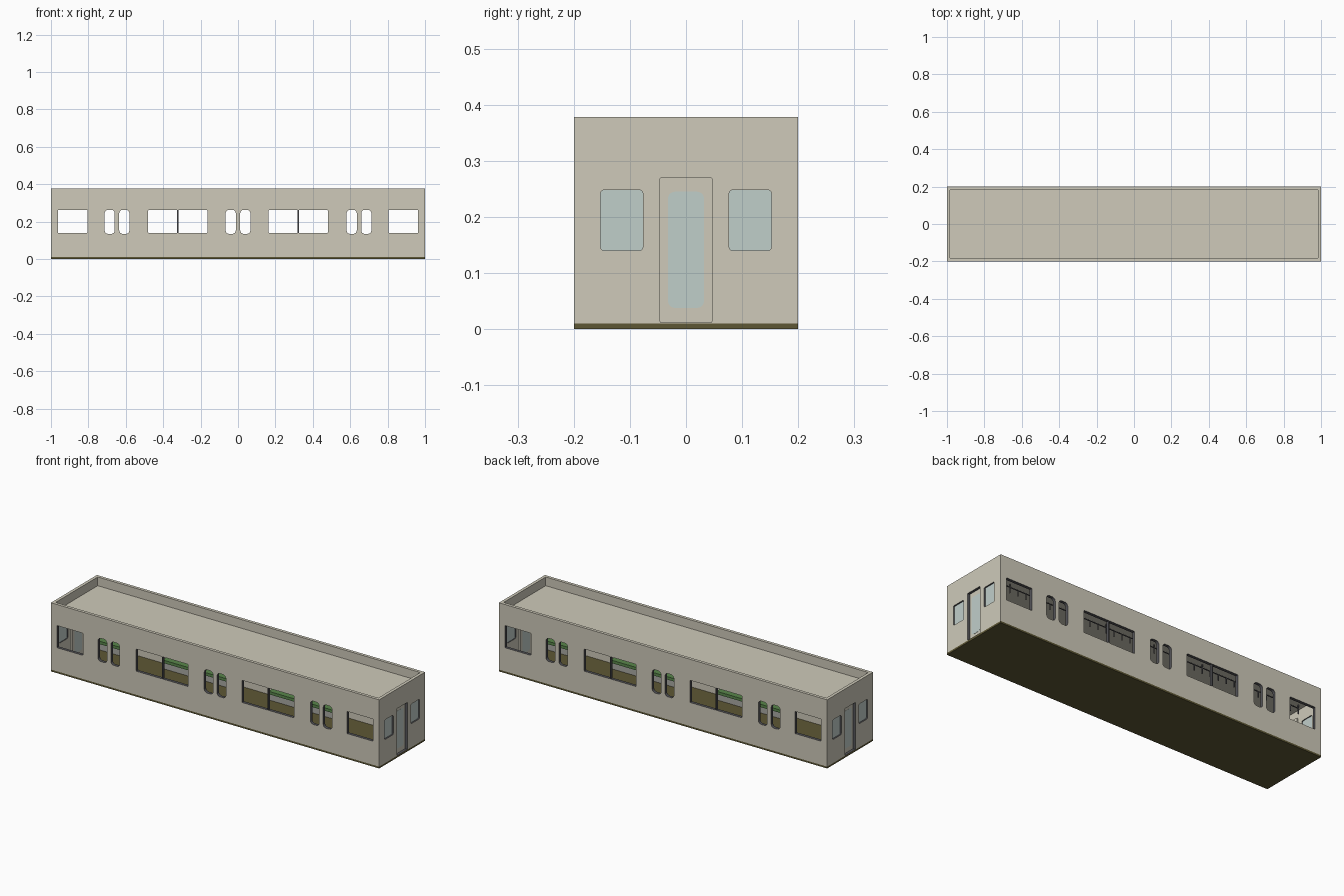
import bpy, bmesh, math
from mathutils import Vector

cube = bpy.data.objects.get("Cube")
if cube:
    bpy.data.objects.remove(cube, do_unlink=True)


def material(name, rgb):
    m = bpy.data.materials.new(name)
    m.use_nodes = True
    m.diffuse_color = (*rgb, 1)
    m.node_tree.nodes["Principled BSDF"].inputs["Base Color"].default_value = (*rgb, 1)
    return m


BEIGE = material("beige paint", (0.62, 0.59, 0.49))
OLIVE = material("olive floor", (0.11, 0.095, 0.035))
GLASS = material("pale glass", (0.53, 0.62, 0.59))
FRAME = material("dark grey frame", (0.09, 0.09, 0.10))
GREEN = material("green fabric", (0.10, 0.24, 0.07))
GREY = material("light grey metal", (0.40, 0.40, 0.37))

L, W, H = 1.0, 0.2, 0.378      # half length, half width, height
T = 0.017                      # wall thickness
FLOOR = 0.01


def finish(name, bm, mat):
    bmesh.ops.recalc_face_normals(bm, faces=bm.faces)
    me = bpy.data.meshes.new(name)
    bm.to_mesh(me)
    bm.free()
    me.materials.append(mat)
    ob = bpy.data.objects.new(name, me)
    bpy.context.scene.collection.objects.link(ob)
    return ob


def add_box(bm, x, y, z):
    """Box from (low, high) ranges."""
    verts = bmesh.ops.create_cube(bm, size=1)["verts"]
    for v in verts:
        v.co = Vector([(r[0] + r[1]) / 2 + c * (r[1] - r[0]) for c, r in zip(v.co, (x, y, z))])


def box(name, x, y, z, mat):
    bm = bmesh.new()
    add_box(bm, x, y, z)
    return finish(name, bm, mat)


def add_rounded(bm, axis, u, z, depth, r):
    """Rounded upright panel spanning u and z, extruded along axis."""
    pts = []
    corners = [(u[1] - r, z[1] - r), (u[0] + r, z[1] - r), (u[0] + r, z[0] + r), (u[1] - r, z[0] + r)]
    for q, (cu, cz) in enumerate(corners):
        for k in range(6):
            a = math.pi / 2 * (q + k / 5)
            pts.append((cu + r * math.cos(a), cz + r * math.sin(a)))
    place = (lambda d, p: (d, p[0], p[1])) if axis == "x" else (lambda d, p: (p[0], d, p[1]))
    face = bm.faces.new([bm.verts.new(place(depth[0], p)) for p in pts])
    out = bmesh.ops.extrude_face_region(bm, geom=[face])["geom"]
    shift = place(depth[1] - depth[0], (0, 0))
    bmesh.ops.translate(bm, vec=shift, verts=[e for e in out if isinstance(e, bmesh.types.BMVert)])


def cut(target, cutter):
    mod = target.modifiers.new("cut", "BOOLEAN")
    mod.operation = "DIFFERENCE"
    mod.solver = "EXACT"
    mod.object = cutter
    bpy.context.view_layer.objects.active = target
    bpy.ops.object.modifier_apply(modifier=mod.name)
    bpy.data.objects.remove(cutter, do_unlink=True)


# Floor slab and body shell with hollow cabin and recessed roof
box("floor", (-L, L), (-W, W), (0, FLOOR), OLIVE)
body = box("body_shell", (-L, L), (-W, W), (FLOOR, H), BEIGE)
inner_x, inner_y = (T - L, L - T), (T - W, W - T)
cut(body, box("cabin_cutter", inner_x, inner_y, (-0.1, 0.318), BEIGE))
cut(body, box("roof_cutter", inner_x, inner_y, (0.33, 0.5), BEIGE))

# Side openings: paired door windows, wide windows and end windows
DOORS = (-0.647, 0, 0.647)
bm = bmesh.new()
through = (-0.3, 0.3)
for c in DOORS:
    for s in (-1, 1):
        m = c + s * 0.039
        add_rounded(bm, "y", (m - 0.027, m + 0.027), (0.135, 0.263), through, 0.018)
for s in (-1, 1):
    for mid, half in ((0.322, 0.158), (0.884, 0.079)):
        add_rounded(bm, "y", (s * mid - half, s * mid + half), (0.14, 0.262), through, 0.003)
cut(body, finish("side_cutter", bm, BEIGE))

# End openings: doorway and two windows
END_Z = (0.14, 0.248)
bm = bmesh.new()
for s in (-1, 1):
    u = (s * 0.1145 - 0.0375, s * 0.1145 + 0.0375)
    add_rounded(bm, "x", u, END_Z, (-1.2, 1.2), 0.006)
add_rounded(bm, "x", (-0.046, 0.046), (0.012, 0.27), (-1.2, 1.2), 0.002)
cut(body, finish("end_cutter", bm, BEIGE))

# Opening edges inside the wall thickness take the frame colour
body.data.materials.append(FRAME)
for p in body.data.polygons:
    x, y, z = p.center
    in_wall = W - T + 0.001 < abs(y) < W - 0.001 or L - T + 0.001 < abs(x) < L - 0.001
    if in_wall and 0.011 < z < 0.275:
        p.material_index = 1

# End doors and glazing
for s, side in ((-1, "right"), (1, "left")):
    bm = bmesh.new()
    add_rounded(bm, "x", (-0.05, 0.05), (FLOOR, 0.274), (s * 0.974, s * 0.986), 0.002)
    finish(side + "_end_door", bm, BEIGE)
    bm = bmesh.new()
    add_rounded(bm, "x", (-0.032, 0.032), (0.038, 0.245), (s * 0.973, s * 0.987), 0.012)
    finish(side + "_end_door_glass", bm, GLASS)
    bm = bmesh.new()
    for t in (-1, 1):
        u = (t * 0.1145 - 0.0375, t * 0.1145 + 0.0375)
        add_rounded(bm, "x", u, END_Z, (s * 0.988, s * 0.992), 0.006)
    finish(side + "_end_window_glass", bm, GLASS)

# Mullions in the wide windows
bm = bmesh.new()
for x in (-0.322, 0.322):
    for y in (-W + T / 2, W - T / 2):
        add_box(bm, (x - 0.003, x + 0.003), (y - 0.007, y + 0.007), (0.139, 0.263))
finish("window_mullions", bm, FRAME)

# Long benches against both walls, between the doorways
BENCHES = ((-0.975, -0.747), (-0.547, -0.1), (0.1, 0.547), (0.747, 0.975))
for s, side in ((-1, "front"), (1, "back")):
    cushions, bases = bmesh.new(), bmesh.new()
    for x in BENCHES:
        def depth(a, b):
            return tuple(sorted((s * a, s * b)))
        add_box(cushions, x, depth(0.122, 0.182), (0.046, 0.062))
        add_box(cushions, x, depth(0.17, 0.182), (0.062, 0.125))
        add_box(bases, x, depth(0.13, 0.182), (FLOOR, 0.046))
    finish(side + "_bench_cushions", cushions, GREEN)
    finish(side + "_bench_bases", bases, GREY)

# Overhead grab rails with hanging straps, above the window line
bm = bmesh.new()
for y in (-0.09, 0.09):
    add_box(bm, (-0.95, 0.95), (y - 0.002, y + 0.002), (0.298, 0.302))
    for i in range(39):
        x = -0.95 + i * 0.05
        add_box(bm, (x - 0.002, x + 0.002), (y - 0.002, y + 0.002), (0.268, 0.298))
        if i % 6 == 0:
            add_box(bm, (x - 0.002, x + 0.002), (y - 0.002, y + 0.002), (0.302, 0.32))
finish("grab_rails", bm, FRAME)
